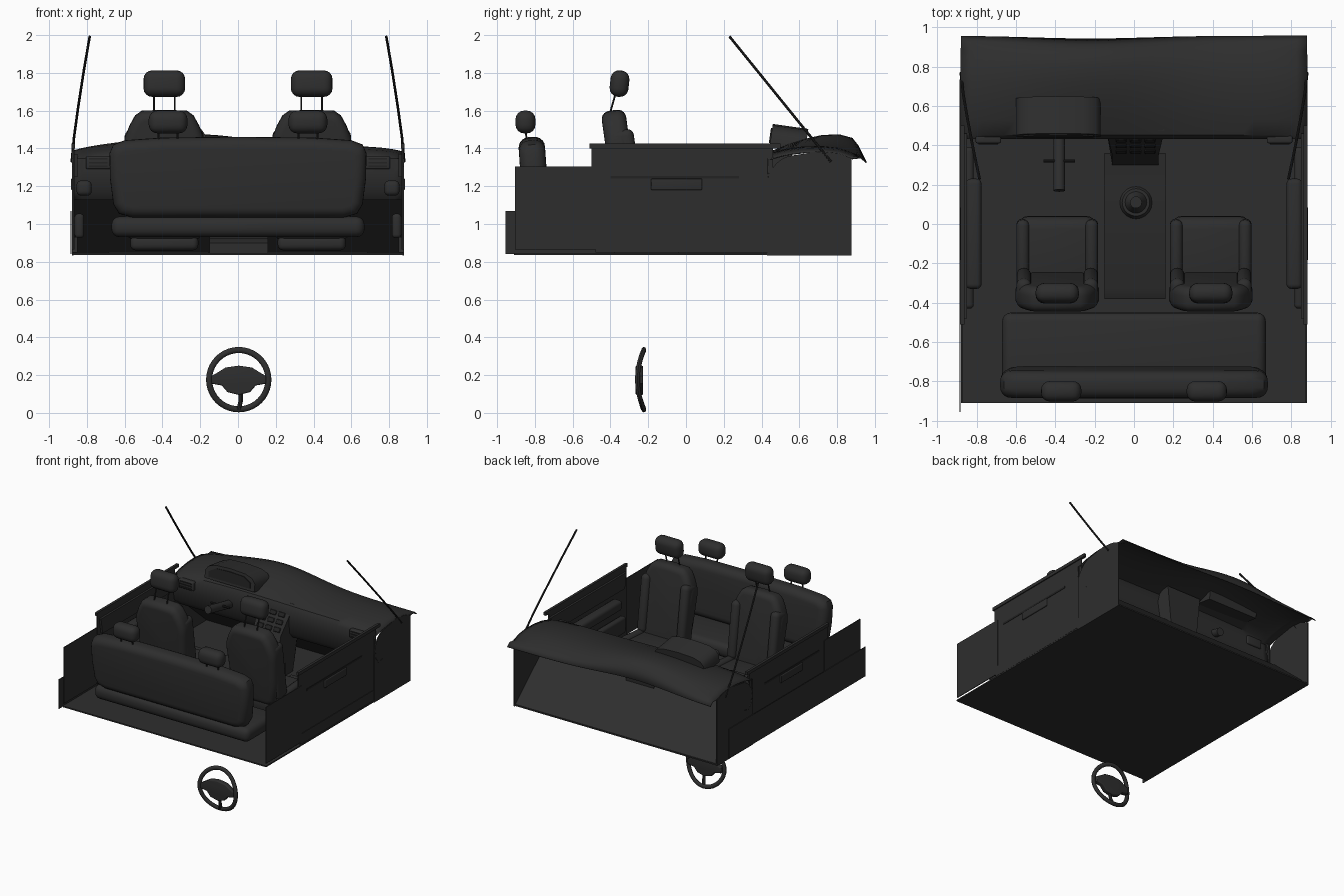
import bpy, bmesh, math
from mathutils import Vector, Matrix

old = bpy.data.objects.get("Cube")
if old:
    bpy.data.objects.remove(old, do_unlink=True)


def material(name, value):
    m = bpy.data.materials.new(name)
    m.use_nodes = True
    color = (value, value, value, 1)
    m.diffuse_color = color
    m.node_tree.nodes["Principled BSDF"].inputs["Base Color"].default_value = color
    return m


CHARCOAL = material("charcoal", 0.027)
BLACK = material("black trim", 0.016)


def finish(name, bm, mat=CHARCOAL, angle=40):
    bmesh.ops.recalc_face_normals(bm, faces=bm.faces)
    mesh = bpy.data.meshes.new(name)
    bm.to_mesh(mesh)
    bm.free()
    mesh.materials.append(mat)
    ob = bpy.data.objects.new(name, mesh)
    bpy.context.collection.objects.link(ob)
    bpy.ops.object.select_all(action="DESELECT")
    ob.select_set(True)
    bpy.context.view_layer.objects.active = ob
    bpy.ops.object.shade_smooth_by_angle(angle=math.radians(angle))
    return ob


def placed(center, tilt):
    return Matrix.Translation(center) @ Matrix.Rotation(math.radians(tilt), 4, "X")


def block(name, center, size, radius=0.0, tilt=0, mat=CHARCOAL, segments=4):
    """Rounded box tilted about x."""
    bm = bmesh.new()
    bmesh.ops.create_cube(bm, size=1)
    for v in bm.verts:
        v.co = Vector(a * b for a, b in zip(v.co, size))
    if radius:
        bmesh.ops.bevel(bm, geom=bm.edges[:], offset=radius, segments=segments,
                        profile=0.5, affect="EDGES", clamp_overlap=True)
    bm.transform(placed(center, tilt))
    return finish(name, bm, mat)


def extrude(points, offset):
    """Closed prism from an outline."""
    bm = bmesh.new()
    face = bm.faces.new([bm.verts.new(p) for p in points])
    res = bmesh.ops.extrude_face_region(bm, geom=[face])
    moved = [v for v in res["geom"] if isinstance(v, bmesh.types.BMVert)]
    bmesh.ops.translate(bm, verts=moved, vec=offset)
    return bm


def slab(name, outline, x0, x1, mat=CHARCOAL):
    """Side outline of (y, z) points extruded along x."""
    bm = extrude([(x0, y, z) for y, z in outline], (x1 - x0, 0, 0))
    return finish(name, bm, mat, 25)


def pad(name, half, center, depth, radius=0.0, tilt=0):
    """Symmetric front outline, given as right-hand (x, z) points, made into a soft pad."""
    loop = half + [(-x, z) for x, z in reversed(half) if x > 0]
    bm = extrude([(x, -depth / 2, z) for x, z in loop], (0, depth, 0))
    if radius:
        rim = [e for e in bm.edges if abs(e.verts[0].co.y - e.verts[1].co.y) < 0.001]
        bmesh.ops.bevel(bm, geom=rim, offset=radius, segments=5, profile=0.5,
                        affect="EDGES", clamp_overlap=True)
    bm.transform(placed(center, tilt))
    return finish(name, bm)


def rect(y0, y1, z0, z1):
    return [(y0, z0), (y1, z0), (y1, z1), (y0, z1)]


def tube(name, points, radius, mat=BLACK, sides=8):
    """Round bar along a path."""
    bm = bmesh.new()
    pts = [Vector(p) for p in points]
    rings = []
    for i, p in enumerate(pts):
        d = pts[min(i + 1, len(pts) - 1)] - pts[max(i - 1, 0)]
        q = d.to_track_quat("Z", "Y")
        rings.append([bm.verts.new(p + q @ Vector((radius * math.cos(a), radius * math.sin(a), 0)))
                      for a in (math.tau * k / sides for k in range(sides))])
    for a, b in zip(rings, rings[1:]):
        for k in range(sides):
            n = (k + 1) % sides
            bm.faces.new((a[k], a[n], b[n], b[k]))
    bm.faces.new(rings[0])
    bm.faces.new(rings[-1])
    return finish(name, bm, mat)


# Floor, sloping firewall and single outer sill
block("floor", (0, -0.017, 0.842), (1.76, 1.785, 0.01))
slab("firewall", [(0.875, 0.842), (0.52, 1.15), (0.512, 1.143), (0.862, 0.842)], -0.87, 0.87)
block("right_outer_sill", (-0.884, -0.11, 0.955), (0.005, 1.69, 0.23))

SEAT_BACK = [(0.13, -0.29), (0.185, -0.25), (0.2, -0.1), (0.213, 0.1), (0.208, 0.16),
             (0.185, 0.22), (0.155, 0.275), (0.12, 0.3), (0, 0.305)]
for s, side in ((-1, "right"), (1, "left")):
    block(side + "_carpet", (s * 0.42, 0.2, 0.849), (0.53, 0.48, 0.008))

    # Quarter panel and door
    slab(side + "_quarter_panel", rect(-0.905, -0.46, 0.865, 1.305), s * 0.872, s * 0.878)
    slab(side + "_door_skin", rect(-0.5, 0.46, 0.865, 1.41), s * 0.866, s * 0.874)
    slab(side + "_window_ledge", rect(-0.51, 0.5, 1.40, 1.425), s * 0.862, s * 0.882)
    slab(side + "_door_upper_trim", [(-0.46, 1.25), (0.43, 1.25), (0.46, 1.37), (-0.48, 1.37)],
         s * 0.85, s * 0.868)
    block(side + "_armrest", (s * 0.815, -0.05, 1.19), (0.08, 0.56, 0.08), 0.025)
    block(side + "_door_pocket", (s * 0.84, -0.02, 0.99), (0.05, 0.82, 0.13), 0.02)
    block(side + "_door_grip", (s * 0.878, -0.05, 1.21), (0.014, 0.27, 0.06), 0.006)
    slab(side + "_handle_recess", rect(-0.4, 0.28, 1.24, 1.255), s * 0.873, s * 0.877, BLACK)
    slab(side + "_door_sill", rect(-0.48, 0.44, 0.85, 0.93), s * 0.85, s * 0.878)

    # Kick panel with arched rear upper edge
    arch = [(0.43 + 0.15 * (1 - math.cos(t)), 1.20 + 0.165 * math.sin(t))
            for t in (math.pi / 2 * k / 6 for k in range(7))]
    slab(side + "_kick_panel", [(0.875, 0.832), (0.43, 0.832)] + arch + [(0.7, 1.385), (0.8, 1.375), (0.875, 1.345)],
         s * 0.872, s * 0.88)

    # Windscreen pillar
    tube(side + "_pillar", [(s * x, 0.23 + (1.993 - z) * 0.81, z) for x, z in
                            ((0.88, 1.33), (0.868, 1.46), (0.846, 1.62), (0.815, 1.82), (0.785, 1.993))], 0.007)

    # Dash end vent
    block(side + "_vent", (s * 0.74, 0.43, 1.325), (0.13, 0.04, 0.07), 0.01)
    for k in range(3):
        block(side + "_vent_slat", (s * 0.74, 0.409, 1.305 + 0.02 * k), (0.1, 0.008, 0.008), mat=BLACK)

    # Front seat
    x = s * 0.39
    block(side + "_seat_base", (x, -0.17, 0.9), (0.36, 0.34, 0.08), 0.03)
    block(side + "_seat_cushion", (x, -0.16, 1.0), (0.41, 0.4, 0.16), 0.06, 4)
    pad(side + "_seat_back", SEAT_BACK, (x, -0.345, 1.3), 0.13, 0.045, 8)
    for e in (-1, 1):
        block(side + "_cushion_bolster", (x + e * 0.175, -0.16, 1.03), (0.065, 0.37, 0.14), 0.03, 4)
        block(side + "_back_bolster", (x + e * 0.17, -0.315, 1.28), (0.075, 0.13, 0.44), 0.035, 8)
        tube(side + "_headrest_post", [(x + e * 0.055, -0.41, 1.56), (x + e * 0.055, -0.37, 1.7)], 0.005)
    block(side + "_headrest", (x, -0.352, 1.743), (0.22, 0.1, 0.14), 0.045, -6)

    # Rear headrest
    x = s * 0.37
    block(side + "_rear_headrest", (x, -0.85, 1.54), (0.205, 0.105, 0.12), 0.045)
    for e in (-1, 1):
        tube(side + "_rear_post", [(x + e * 0.05, -0.84, 1.42), (x + e * 0.05, -0.85, 1.5)], 0.005)

# Rear bench
block("bench_cushion", (0, -0.645, 0.985), (1.34, 0.39, 0.11), 0.045)
pad("bench_back", [(0.56, -0.21), (0.63, -0.19), (0.66, -0.14), (0.678, 0), (0.68, 0.13),
                   (0.66, 0.175), (0.6, 0.198), (0.4, 0.212), (0, 0.216)],
    (0, -0.805, 1.245), 0.14, 0.055, 4)

# Dashboard shell: each profile row gives y, end height, and centre rise
profile = [(0.53, 1.14, 0), (0.48, 1.13, 0), (0.45, 1.17, 0), (0.435, 1.27, 0), (0.435, 1.345, 0),
           (0.455, 1.375, 0.01), (0.53, 1.395, 0.02), (0.63, 1.408, 0.04), (0.72, 1.41, 0.058),
           (0.81, 1.40, 0.072), (0.88, 1.375, 0.078), (0.925, 1.35, 0.065), (0.955, 1.325, 0.03)]
bm = bmesh.new()
cols = 32
rows = []
for y, z, rise in profile:
    row = []
    for k in range(cols + 1):
        x = -0.88 + 1.76 * k / cols
        hump = math.exp(-((x + 0.22) / 0.42) ** 2)
        droop = 0.03 * abs(x / 0.88) ** 8 if 0.45 < y < 0.9 and z > 1.2 else 0
        row.append(bm.verts.new((x, y - (0.015 * hump if y > 0.9 else 0), z + rise * hump - droop)))
    rows.append(row)
for a, b in zip(rows, rows[1:]):
    for k in range(cols):
        bm.faces.new((a[k], a[k + 1], b[k + 1], b[k]))
dash = finish("dashboard", bm)
shell = dash.modifiers.new("thickness", "SOLIDIFY")
shell.thickness = 0.006
shell.offset = 0

# Arched instrument hood, steering column and stalks
hood = pad("instrument_hood", [(0.215, -0.06), (0.215, 0.0), (0.19, 0.035), (0.13, 0.055), (0, 0.062)],
           (-0.385, 0.545, 1.455), 0.19, 0.0, -8)
pad("instrument_face", [(0.18, -0.04), (0.18, 0.0), (0.12, 0.035), (0, 0.04)],
    (-0.385, 0.448, 1.468), 0.008, 0.0, -8).data.materials[0] = BLACK
tube("steering_column", [(-0.38, 0.17, 1.32), (-0.38, 0.5, 1.25)], 0.03, CHARCOAL, 16)
tube("column_stalks", [(-0.46, 0.32, 1.3), (-0.3, 0.32, 1.3)], 0.008)

# Centre stack with controls
stack = slab("centre_stack", [(0.27, 0.85), (0.3, 0.97), (0.35, 1.18), (0.475, 1.39),
                              (0.56, 1.40), (0.56, 1.1), (0.5, 0.85)], -0.14, 0.155)
for v in stack.data.vertices:
    if v.co.z < 1.2:
        v.co.x = 0.007 + (v.co.x - 0.007) * 0.8
for r in range(4):
    for c in range(3):
        t = 0.15 + 0.23 * r
        block("stack_button", (-0.065 + 0.073 * c, 0.35 + 0.125 * t, 1.18 + 0.21 * t),
              (0.055, 0.012, 0.035), 0.004, -31, mat=BLACK, segments=1)

# Tunnel and gear lever
slab("tunnel", [(-0.38, 0.845), (-0.38, 0.9), (-0.33, 0.925), (0.2, 0.95), (0.36, 0.98), (0.36, 0.845)],
     -0.15, 0.16)
bm = bmesh.new()
for r0, r1, depth, z in ((0.085, 0.07, 0.03, 0.955), (0.06, 0.02, 0.08, 1.0), (0.025, 0.03, 0.05, 1.06)):
    bmesh.ops.create_cone(bm, cap_ends=True, segments=20, radius1=r0, radius2=r1, depth=depth,
                          matrix=Matrix.Translation((0.01, 0.11, z)))
finish("gear_lever", bm)

# Steering wheel standing apart, bowed towards the front
bm = bmesh.new()
major, minor = 40, 10
ring = []
for i in range(major):
    a = math.tau * i / major
    loop = []
    for j in range(minor):
        b = math.tau * j / minor
        r = 0.157 + 0.016 * math.cos(b)
        z = 0.176 + r * math.sin(a)
        y = -0.257 + 0.034 * math.sin(a) ** 2 + 0.013 * math.sin(b)
        loop.append(bm.verts.new((0.004 + r * math.cos(a), y, z)))
    ring.append(loop)
for i in range(major):
    a, b = ring[i], ring[(i + 1) % major]
    for j in range(minor):
        n = (j + 1) % minor
        bm.faces.new((a[j], a[n], b[n], b[j]))
finish("steering_wheel_rim", bm)
pad("steering_wheel_hub", [(0, -0.08), (0.06, -0.065), (0.09, -0.03), (0.145, -0.02),
                           (0.145, 0.02), (0.11, 0.04), (0.07, 0.065), (0, 0.075)],
    (0.004, -0.247, 0.175), 0.04, 0.008)
tube("steering_wheel_spoke", [(0.016, -0.25, 0.11), (0.014, -0.24, 0.06), (0.004, -0.227, 0.02)], 0.012, CHARCOAL)
